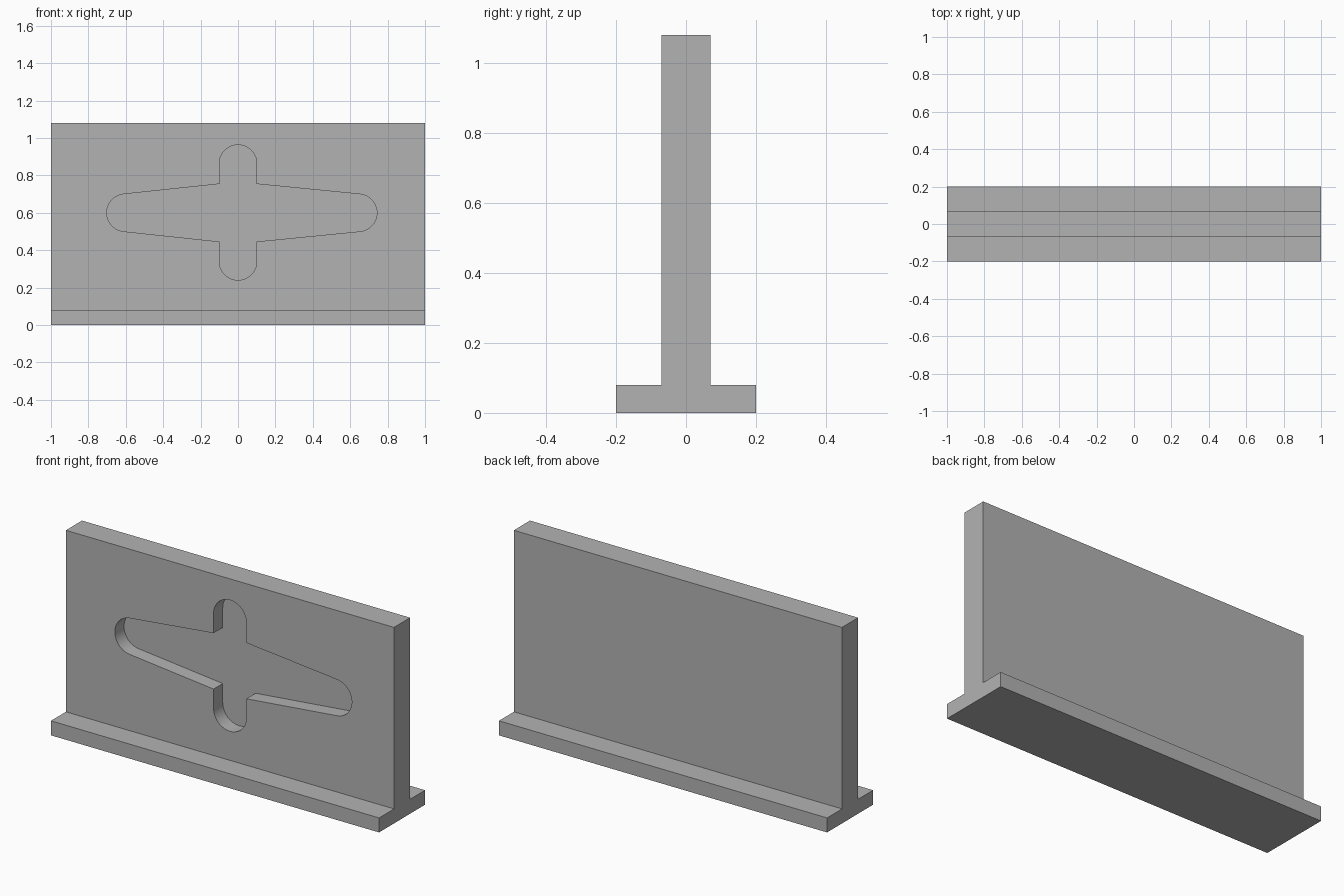
import bpy
import bmesh
from math import atan2, asin, cos, hypot, pi, sin

if "Cube" in bpy.data.objects:
    bpy.data.objects.remove(bpy.data.objects["Cube"], do_unlink=True)

grey = bpy.data.materials.new("plain grey")
grey.use_nodes = True
colour = (0.45, 0.45, 0.45, 1)
grey.diffuse_color = colour
grey.node_tree.nodes["Principled BSDF"].inputs["Base Color"].default_value = colour


def extrude_profile(name, points, direction):
    """Make a solid from a closed outline swept along a direction."""
    bm = bmesh.new()
    face = bm.faces.new([bm.verts.new(p) for p in points])
    swept = bmesh.ops.extrude_face_region(bm, geom=[face])["geom"]
    verts = [v for v in swept if isinstance(v, bmesh.types.BMVert)]
    bmesh.ops.translate(bm, verts=verts, vec=direction)
    bmesh.ops.recalc_face_normals(bm, faces=bm.faces)
    mesh = bpy.data.meshes.new(name)
    bm.to_mesh(mesh)
    bm.free()
    mesh.materials.append(grey)
    obj = bpy.data.objects.new(name, mesh)
    bpy.context.collection.objects.link(obj)
    return obj


def arc(cx, cz, start, end, radius=0.1, steps=20):
    return [(cx + radius * cos(start + (end - start) * i / steps),
             cz + radius * sin(start + (end - start) * i / steps))
            for i in range(steps + 1)]


# Upright panel and foot as one inverted T section
half = [(0.2, 0), (0.2, 0.08), (0.07, 0.08), (0.07, 1.08)]
section = half + [(-y, z) for y, z in reversed(half)]
panel = extrude_profile("panel_on_foot", [(-1, y, z) for y, z in section], (2, 0, 0))

# Recess outline: tapered arms with round tips crossing an upright slot
mid, slot, root, radius = 0.6, 0.1, 0.154, 0.1


def tip_angle(reach):
    """Angle at which the tapered edge touches the round tip."""
    dx, dz = reach - slot, root
    return atan2(dz, -dx) - pi / 2 + asin(radius / hypot(dx, dz))


right, left = 0.643, 0.602
a_right, a_left = tip_angle(right), tip_angle(left)
outline = arc(right, mid, -a_right, a_right)
outline += [(slot, mid + root)] + arc(0, 0.863, 0, pi) + [(-slot, mid + root)]
outline += arc(-left, mid, pi - a_left, pi + a_left)
outline += [(-slot, mid - root)] + arc(0, 0.34, pi, 2 * pi) + [(slot, mid - root)]
cutter = extrude_profile("recess_cutter", [(x, -0.15, z) for x, z in outline], (0, 0.16, 0))
cutter.hide_render = True

# Cut the blind recess into the front of the panel
cut = panel.modifiers.new("recess", "BOOLEAN")
cut.operation = "DIFFERENCE"
cut.solver = "EXACT"
cut.object = cutter
bpy.ops.object.select_all(action="DESELECT")
bpy.context.view_layer.objects.active = panel
panel.select_set(True)
bpy.ops.object.modifier_apply(modifier=cut.name)
bpy.data.objects.remove(cutter, do_unlink=True)
bpy.ops.object.shade_smooth_by_angle(angle=0.5)
